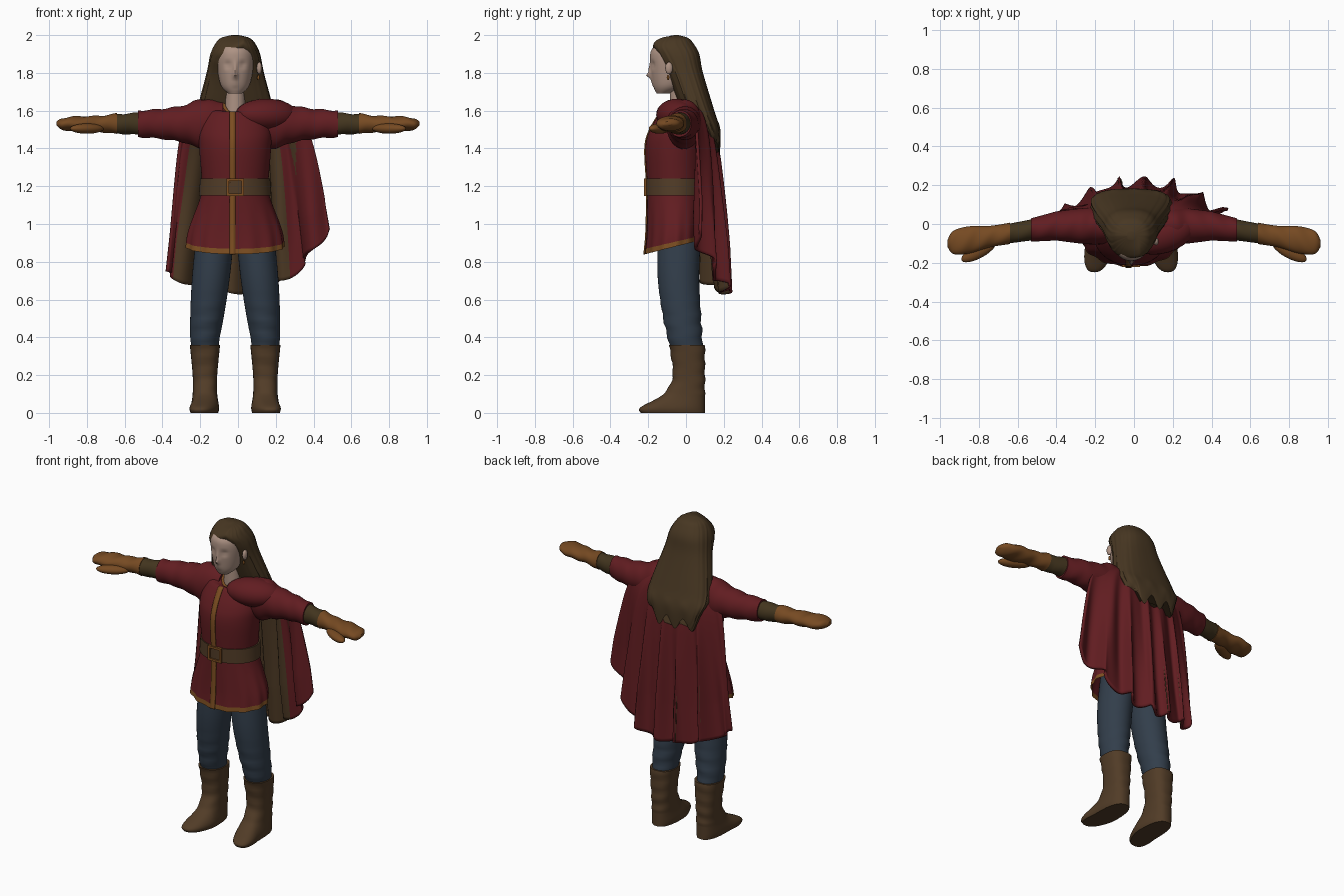
import bpy, bmesh, math
from math import sin, cos, exp
from mathutils import Matrix, Vector

if "Cube" in bpy.data.objects:
    bpy.data.objects.remove(bpy.data.objects["Cube"])

MID = -.015  # centre line of the body


def material(name, red, green, blue):
    m = bpy.data.materials.new(name)
    m.use_nodes = True
    m.diffuse_color = (red, green, blue, 1)
    m.node_tree.nodes["Principled BSDF"].inputs["Base Color"].default_value = m.diffuse_color
    return m


RED = material("red_cloth", .12, .012, .015)
LINING = material("brown_lining", .075, .042, .018)
TRIM = material("orange_trim", .2, .075, .015)
BLUE = material("blue_trousers", .032, .048, .07)
LEATHER = material("brown_leather", .083, .045, .02)
GLOVE = material("tan_glove", .18, .068, .016)
SKIN = material("skin", .42, .29, .23)
HAIR = material("brown_hair", .064, .038, .016)
CUFF = material("dark_cuff", .055, .035, .013)


def finish(name, bm, mats, normals=True):
    if normals:
        bmesh.ops.recalc_face_normals(bm, faces=bm.faces)
    mesh = bpy.data.meshes.new(name)
    bm.to_mesh(mesh)
    bm.free()
    for m in mats:
        mesh.materials.append(m)
    ob = bpy.data.objects.new(name, mesh)
    bpy.context.collection.objects.link(ob)
    bpy.ops.object.select_all(action="DESELECT")
    ob.select_set(True)
    bpy.context.view_layer.objects.active = ob
    bpy.ops.object.shade_smooth_by_angle(angle=math.radians(50))
    return ob


def spline(rows, steps=8):
    """Smoothly interpolate rows of numbers."""
    out = []
    for i in range(len(rows) - 1):
        four = (rows[max(i - 1, 0)], rows[i], rows[i + 1], rows[min(i + 2, len(rows) - 1)])
        for s in range(steps):
            t = s / steps
            out.append([b + t * (c - a + t * (2 * a - 5 * b + 4 * c - d + t * (3 * (b - c) + d - a))) / 2
                        for a, b, c, d in zip(*four)])
    return out + [rows[-1]]


def cut(z, half, front, back=.09):
    """Level cross-section of the body."""
    return [z, half, front, back]


def limb(x, depth, height):
    """Cross-section of an arm."""
    return [x, depth, height]


def upright(row, c, s):
    z, half, front, back = row
    return Vector((half * c, (front + back + (back - front) * s) / 2, z))


def boxy(row, c, s, power):
    return upright(row, math.copysign(abs(c) ** power, c), math.copysign(abs(s) ** power, s))


def along_arm(row, c, s):
    x, depth, height = row
    sweep = -.01 - .16 * max(0, x - .4)
    return Vector((x, sweep + depth * c, 1.53 + height * s + .003 * sin(60 * x + 2 * c)))


def ring(row, place, count):
    turns = [math.tau * k / count for k in range(count)]
    return [place(row, cos(t), sin(t)) for t in turns]


def loft(name, rows, mats, place=upright, count=40, side=1, mid=MID, rule=None, caps=True):
    bm = bmesh.new()
    rows = spline(rows)
    rings = [[bm.verts.new((mid + side * p.x, p.y, p.z)) for p in ring(row, place, count)]
             for row in rows]
    for row, a, b in zip(rows, rings, rings[1:]):
        for k in range(count):
            f = bm.faces.new((a[k - 1], a[k], b[k], b[k - 1]))
            f.material_index = rule(row) if rule else 0
    if caps:
        bm.faces.new(rings[0])
        bm.faces.new(rings[-1])
    return finish(name, bm, mats)


def ball(name, centre, size, mat, turn=0):
    bm = bmesh.new()
    place = Matrix.Translation(centre) @ Matrix.Rotation(turn, 4, "Z") @ Matrix.Diagonal((*size, 1))
    bmesh.ops.create_uvsphere(bm, u_segments=24, v_segments=16, radius=1, matrix=place)
    return finish(name, bm, [mat])


# Legs and boots
def leg(row, c, s):
    p = upright(row, c, s)
    wrinkle = .005 * sin(75 * p.z + c) * max(0, 1 - 5 * abs(p.z - .45))
    return p + Vector((.16 - .1 * max(0, p.z - .4), wrinkle, 0))


def foot(row, c, s):
    p = boxy(row, c, s, .8)
    toe_out = .2 * max(0, -.1 - p.y)
    crease = .003 * sin(80 * p.z + c) if p.z > .1 else 0
    return p + Vector((.16 + toe_out, crease, 0))


trousers = [cut(z=.33, half=.07, front=-.08), cut(z=.5, half=.088, front=-.12, back=.08),
            cut(z=.72, half=.1, front=-.15, back=.07), cut(z=.98, half=.1, front=-.15, back=.08)]
boot = [cut(z=0, half=.07, front=-.24, back=.1), cut(z=.03, half=.075, front=-.24, back=.1),
        cut(z=.1, half=.065, front=-.12, back=.1), cut(z=.2, half=.065, front=-.07, back=.1),
        cut(z=.36, half=.08, front=-.09, back=.1)]

# Arms and hands
sleeve = [limb(x=.08, depth=.09, height=.12), limb(x=.2, depth=.095, height=.13),
          limb(x=.28, depth=.09, height=.1), limb(x=.4, depth=.075, height=.08),
          limb(x=.53, depth=.06, height=.07)]
cuff = [limb(x=.5, depth=.055, height=.06), limb(x=.66, depth=.05, height=.05)]
glove = [limb(x=.64, depth=.055, height=.055), limb(x=.74, depth=.055, height=.042),
         limb(x=.85, depth=.07, height=.04), limb(x=.93, depth=.06, height=.03),
         limb(x=.96, depth=.02, height=.01)]

for side, label in ((1, "left"), (-1, "right")):
    loft(label + "_trouser_leg", trousers, [BLUE], leg, side=side)
    loft(label + "_boot", boot, [LEATHER], foot, side=side)
    loft(label + "_sleeve", sleeve, [RED], along_arm, side=side, mid=0)
    loft(label + "_cuff", cuff, [CUFF], along_arm, side=side, mid=0)
    loft(label + "_glove", glove, [GLOVE], along_arm, side=side, mid=0)
    ball(label + "_thumb", (side * .8, -.14, 1.505), (.1, .036, .027), GLOVE, turn=-.5 * side)


# Tunic with a flared, sloping hem and an open collar
def drape(row, c, s):
    p = upright(row, c, s)
    low = min(1, max(0, 4 * (1.12 - p.z)))
    high = max(0, p.z - 1.58)
    fold = 1 + .018 * low * sin(14 * math.atan2(s, c))
    drop = low * (p.y + .14) / 4 - 140 * high * high * max(0, -p.y)
    return Vector((p.x * fold, p.y * fold, p.z + drop))


tunic = [cut(z=.86, half=.26, front=-.22), cut(z=.96, half=.245, front=-.21),
         cut(z=1.14, half=.185, front=-.205), cut(z=1.2, half=.175, front=-.205),
         cut(z=1.4, half=.19, front=-.215), cut(z=1.5, half=.19, front=-.19),
         cut(z=1.6, half=.15, front=-.13, back=.08), cut(z=1.66, half=.06, front=-.09, back=.05)]
loft("tunic", tunic, [RED, TRIM], drape, count=96, caps=False, rule=lambda row: row[0] < .88)

# Collar edging
curve = bpy.data.curves.new("collar_trim", "CURVE")
curve.dimensions = "3D"
curve.bevel_depth = .009
curve.materials.append(TRIM)
edge = ring(tunic[-1], drape, 40)
path = curve.splines.new("POLY")
path.points.add(len(edge) - 1)
for point, p in zip(path.points, edge):
    point.co = (p.x + MID, p.y, p.z, 1)
path.use_cyclic_u = True
bpy.context.collection.objects.link(bpy.data.objects.new("collar_trim", curve))

# Front fastening strip
bm = bmesh.new()
pairs = []
for row in spline(tunic)[:-4]:
    p = drape(row, 0, -1)
    pairs.append([bm.verts.new((x, p.y - .006, p.z)) for x in (-.045, -.012)])
for a, b in zip(pairs, pairs[1:]):
    bm.faces.new((a[0], a[1], b[1], b[0]))
strip = finish("front_strip", bm, [TRIM], normals=False)
strip.modifiers.new("thickness", "SOLIDIFY").thickness = .009

# Belt and square buckle
loft("belt", [cut(z=1.15, half=.192, front=-.214, back=.1),
              cut(z=1.24, half=.185, front=-.214, back=.1)], [LEATHER], count=64)
bm = bmesh.new()
for s in (-1, 1):
    for offset, size in (((s * .04, 0), (.014, .094)), ((0, s * .04), (.094, .014))):
        bar = Matrix.Translation((MID + offset[0], -.214, 1.195 + offset[1]))
        bmesh.ops.create_cube(bm, size=1, matrix=bar @ Matrix.Diagonal((size[0], .016, size[1], 1)))
finish("buckle", bm, [TRIM])


# Pleated cape, shorter on its left, with red folds turned in over the lining
def turned_in(u, fall):
    gap = abs(u - .78) < .14 - .3 * fall
    return u < -.82 or (u > .56 and not gap)


COLUMNS, ROWS = 110, 50
bm = bmesh.new()
grid = []
for j in range(ROWS + 1):
    fall = j / ROWS
    spread = 1 - exp(-12 * fall)
    left = .15 + .2 * spread + .12 * fall
    right = -.17 - .13 * spread - .1 * fall
    back = .05 + .1 * spread + .075 * fall
    bend = .03 + .06 * spread + .08 * fall
    depth = .033 * min(1, fall * 1.3)
    line = []
    for i in range(COLUMNS + 1):
        u = 2 * i / COLUMNS - 1
        hem = .64 + (.11 if u < 0 else .33) * abs(u) ** 2.4 + .012 * sin(19 * u)
        x = right + (left - right) * i / COLUMNS + depth / 2 * cos(19 * u)
        wave = .8 * sin(19 * u + .8) + .3 * sin(31 * u + 3 * fall)
        line.append(bm.verts.new((x, back - bend * u * u + depth * wave,
                                  1.655 - fall * (1.655 - hem))))
    grid.append(line)
for j in range(ROWS):
    for i in range(COLUMNS):
        f = bm.faces.new((grid[j][i], grid[j][i + 1], grid[j + 1][i + 1], grid[j + 1][i]))
        f.material_index = 2 if turned_in(2 * i / COLUMNS - 1, j / ROWS) else 0
cape = finish("cape", bm, [RED, LINING, RED, RED], normals=False)
solid = cape.modifiers.new("lining", "SOLIDIFY")
solid.thickness = .016
solid.material_offset = 1
ball("shoulder_drape", (.15, -.05, 1.578), (.17, .1, .085), RED, turn=.3)

# Neck and head
loft("neck", [cut(z=1.54, half=.055, front=-.085, back=.02),
              cut(z=1.74, half=.05, front=-.085, back=.02)], [SKIN])


def face(row, c, s):
    p = upright(row, c, s)

    def bump(x, z, wide, tall):
        return exp(-((abs(p.x) - x) / wide) ** 2 - ((p.z - z) / tall) ** 2)

    nose = .025 * bump(0, 1.785, .015, .015) + .012 * bump(0, 1.815, .01, .03)
    eyes = -.012 * bump(.04, 1.845, .02, .014)
    lips = .007 * (bump(0, 1.75, .02, .007) + bump(0, 1.735, .02, .006))
    if s < 0:
        p.y -= nose + eyes + lips
    return p


loft("head", [cut(z=1.69, half=.035, front=-.155, back=-.09), cut(z=1.74, half=.078, front=-.175, back=0),
              cut(z=1.87, half=.1, front=-.19, back=.03), cut(z=1.93, half=.09, front=-.178, back=.03),
              cut(z=1.97, half=.05, front=-.12, back=0)],
     [SKIN], face, count=120)
ball("left_ear", (.113, -.09, 1.825), (.014, .02, .032), SKIN)
ball("left_earring", (.108, -.095, 1.775), (.007, .007, .014), TRIM)


# Long hair parted on the left, ending in loose locks
def strands(row, c, s):
    p = boxy(row, c, s, .8)
    t = math.atan2(s, c)
    fringe = 4 * max(0, -p.y - .06) * abs(p.x - .045)
    locks = max(0, 1.55 - p.z) * sin(55 * p.x) / 4
    p.x *= 1 + .012 * sin(22 * t) + .008 * sin(37 * t)
    p.z += locks - fringe
    return p


loft("hair", [cut(z=1.4, half=.14, front=.12, back=.18), cut(z=1.5, half=.2, front=.06, back=.18),
              cut(z=1.6, half=.2, front=-.02, back=.15), cut(z=1.8, half=.15, front=-.1),
              cut(z=1.9, half=.13, front=-.15, back=.07), cut(z=1.955, half=.105, front=-.175, back=.04),
              cut(z=1.985, half=.075, front=-.14, back=.01), cut(z=2, half=.02, front=-.08, back=-.04)],
     [HAIR], strands, count=110)
